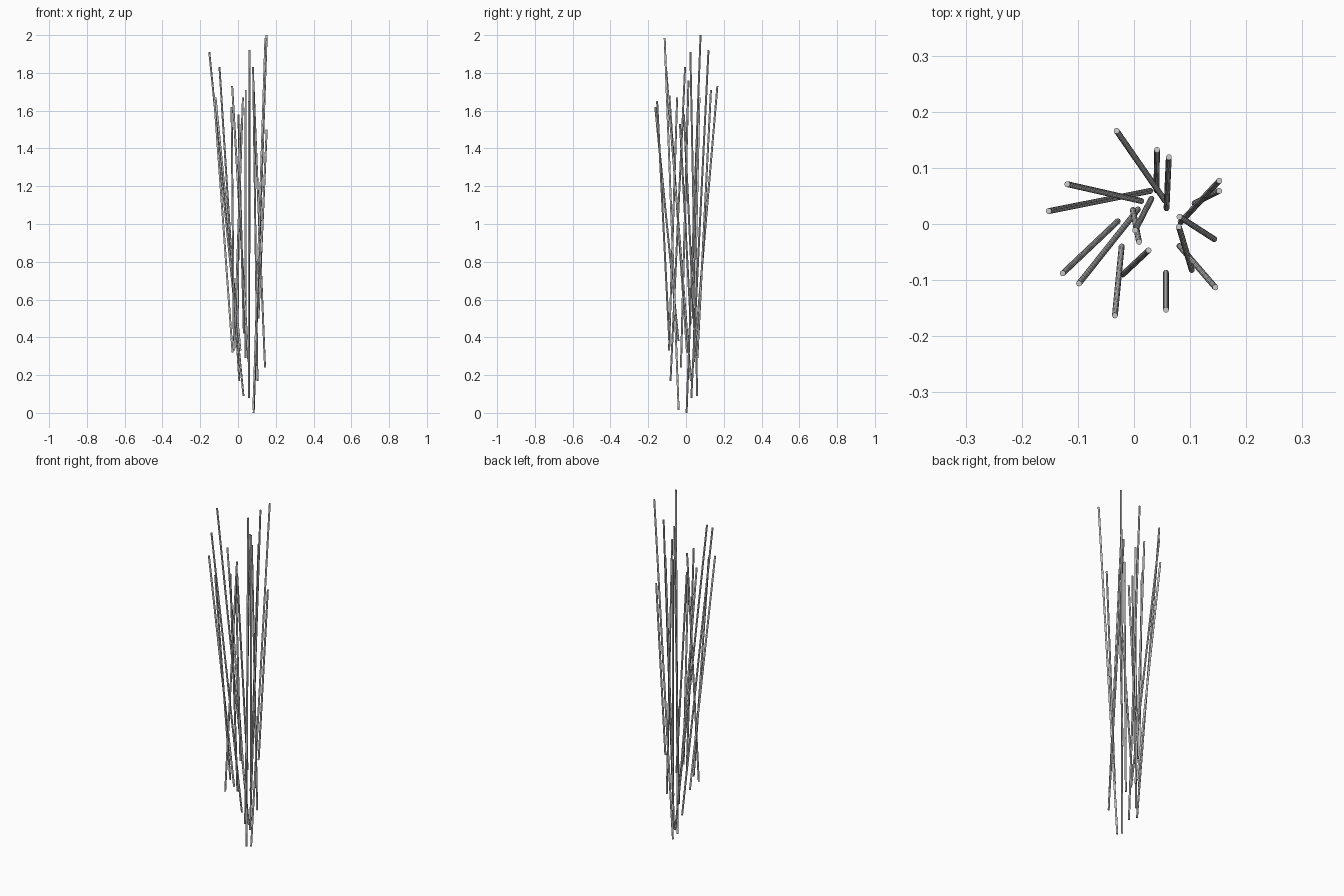
import bpy
from mathutils import Vector

RADIUS = 0.0052
SIDES = 12

# top x, top y, bottom x, bottom y, top height (each rod is centred on z = 1)
RODS = [
    (-0.031, 0.166, 0.055, 0.042, 1.73),
    (0.041, 0.132, 0.040, 0.060, 1.71),
    (0.062, 0.119, 0.058, 0.028, 1.92),
    (-0.119, 0.071, 0.013, 0.041, 1.67),
    (-0.152, 0.023, 0.029, 0.059, 1.91),
    (0.152, 0.077, 0.083, 0.003, 2.00),
    (0.152, 0.059, 0.108, 0.037, 1.50),
    (0.081, 0.013, 0.143, -0.027, 1.76),
    (0.080, -0.005, 0.103, -0.082, 1.83),
    (0.145, -0.113, 0.081, -0.039, 1.985),
    (0.057, -0.153, 0.057, -0.087, 1.65),
    (-0.034, -0.163, -0.022, -0.040, 1.62),
    (0.026, -0.047, -0.020, -0.090, 1.67),
    (-0.127, -0.088, -0.029, 0.005, 1.68),
    (-0.098, -0.106, 0.007, 0.026, 1.83),
    (0.009, -0.032, -0.002, 0.025, 1.53),
    (0.002, -0.011, 0.031, 0.045, 1.58),
]


def rod(name, bottom, top):
    axis = top - bottom
    bpy.ops.mesh.primitive_cylinder_add(
        vertices=SIDES, radius=RADIUS, depth=axis.length,
        location=(top + bottom) / 2,
        rotation=axis.to_track_quat('Z', 'Y').to_euler())
    bpy.context.object.name = name
    bpy.ops.object.shade_smooth_by_angle()


# Loose bundle of thin sticks
for i, (tx, ty, bx, by, h) in enumerate(RODS, 1):
    rod(f"stick_{i:02d}", Vector((bx, by, 2 - h)), Vector((tx, ty, h)))
